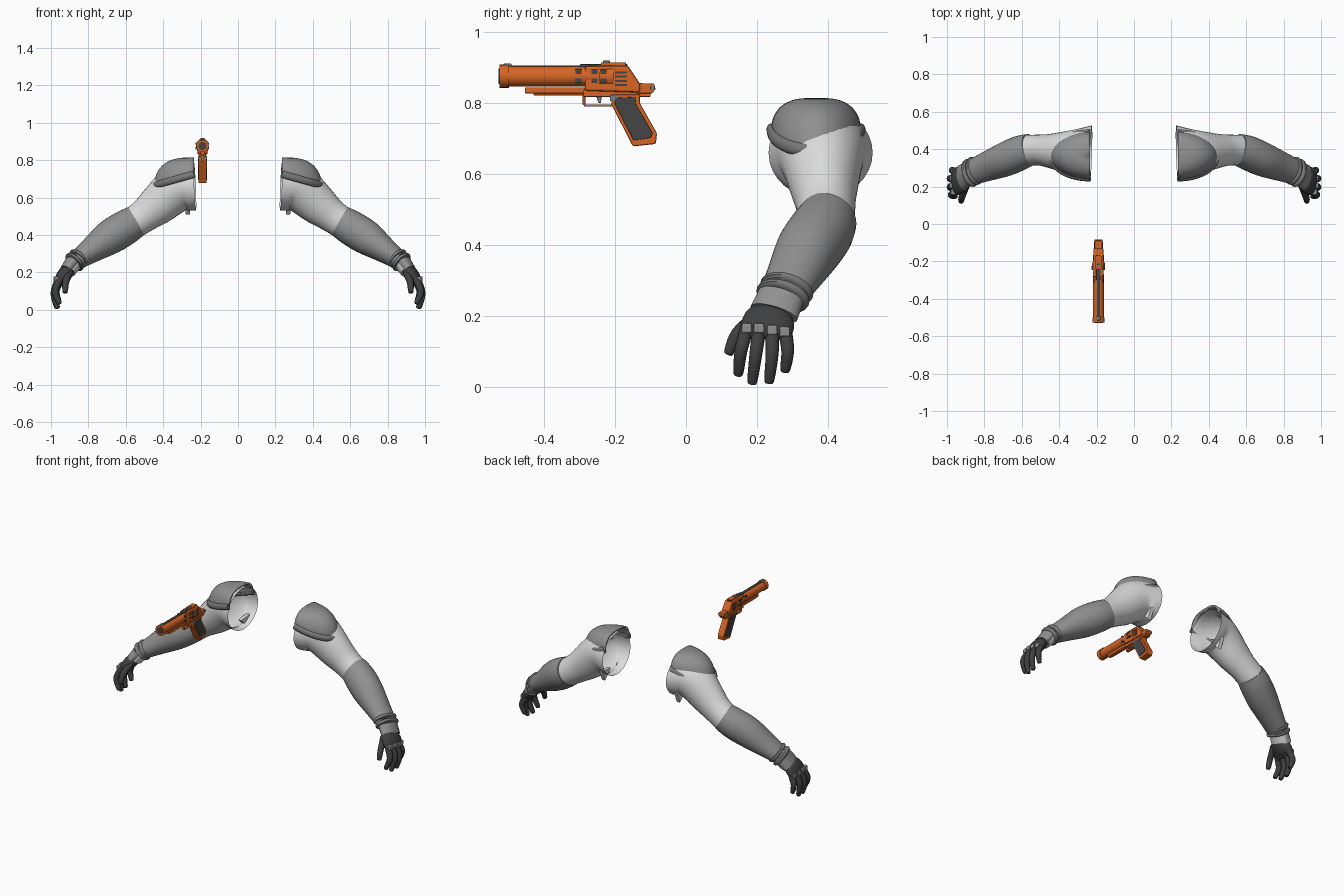
import bpy, bmesh, math
from mathutils import Vector

if "Cube" in bpy.data.objects:
    bpy.data.objects.remove(bpy.data.objects["Cube"], do_unlink=True)


def material(name, *rgb):
    m = bpy.data.materials.new(name)
    m.use_nodes = True
    color = (*rgb, 1)
    m.diffuse_color = color
    m.node_tree.nodes["Principled BSDF"].inputs["Base Color"].default_value = color
    return m


LIGHT = material("light cloth", .72, .72, .72)
GREY = material("mid grey", .28, .28, .28)
TRIM = material("trim grey", .19, .19, .19)
GLOVE = material("dark glove", .05, .05, .05)
ORANGE = material("orange", .68, .13, .018)
DARK = material("gun dark", .06, .06, .06)
STEEL = material("steel", .2, .22, .23)


def finish(bm, name, mat, smooth=True, mirror=False, bevel=0):
    bmesh.ops.remove_doubles(bm, verts=bm.verts, dist=1e-5)
    bmesh.ops.recalc_face_normals(bm, faces=bm.faces)
    mesh = bpy.data.meshes.new(name)
    bm.to_mesh(mesh)
    bm.free()
    mesh.materials.append(mat)
    ob = bpy.data.objects.new(name, mesh)
    bpy.context.collection.objects.link(ob)
    if smooth:
        bpy.context.view_layer.objects.active = ob
        bpy.ops.object.select_all(action='DESELECT')
        ob.select_set(True)
        bpy.ops.object.shade_smooth_by_angle(angle=math.radians(40))
    if bevel:
        mod = ob.modifiers.new("bevel", 'BEVEL')
        mod.width, mod.segments = bevel, 2
    if mirror:
        ob.modifiers.new("mirror", 'MIRROR')
    return ob


def grid(rings, closed=True, caps=False):
    """Skin a list of point rings."""
    bm = bmesh.new()
    rows = [[bm.verts.new(p) for p in r] for r in rings]
    n = len(rows[0])
    for a, b in zip(rows, rows[1:]):
        for i in range(n if closed else n - 1):
            j = (i + 1) % n
            bm.faces.new((a[i], a[j], b[j], b[i]))
    if caps:
        bm.faces.new(rows[0])
        bm.faces.new(rows[-1])
    return bm


def curve_through(keys, steps):
    """Catmull-Rom resampling of (x, y, z, width, thickness) keys."""
    k = [Vector(p) for p in keys]
    k = [2 * k[0] - k[1]] + k + [2 * k[-1] - k[-2]]
    out = []
    for a, b, c, d in zip(k, k[1:], k[2:], k[3:]):
        for i in range(steps):
            t = i / steps
            out.append(.5 * (2 * b + (c - a) * t + (2 * a - 5 * b + 4 * c - d) * t * t
                             + (3 * b - a - 3 * c + d) * t ** 3))
    return out + [k[-2]]


def loft(name, keys, mat, caps=True, steps=5, n=24, ref=(0, 1, 0), mirror=True):
    pts = curve_through(keys, steps)
    rings = []
    for i, p in enumerate(pts):
        q, r = pts[max(i - 1, 0)], pts[min(i + 1, len(pts) - 1)]
        t = Vector(r[:3]) - Vector(q[:3])
        t.normalize()
        w = Vector(ref)
        w = (w - w.dot(t) * t).normalized()
        v = t.cross(w)
        rings.append([Vector(p[:3]) + w * p[3] * math.cos(a) + v * p[4] * math.sin(a)
                      for a in (math.tau * j / n for j in range(n))])
    return finish(grid(rings, True, caps), name, mat, mirror=mirror)


def prism(name, outline, half, mat, x=-.19, bevel=.002, mirror=False):
    """Side outline in (y, z) extruded across x."""
    rings = [[(x + s * half, y, z) for y, z in outline] for s in (-1, 1)]
    return finish(grid(rings, True, True), name, mat, False, mirror, bevel)


def block(name, y0, y1, z0, z1, half, mat, **kw):
    return prism(name, [(y0, z0), (y1, z0), (y1, z1), (y0, z1)], half, mat, **kw)


def barrel(name, y0, y1, r, mat, z=.876, n=20):
    rings = [[(-.19 + r * math.cos(a), y, z + r * math.sin(a))
              for a in (math.tau * j / n for j in range(n))] for y in (y0, y1)]
    return finish(grid(rings, True, True), name, mat)


# Sleeves, open at the shoulder
loft("upper_sleeve", [(.23, .38, .66, .147, .13), (.32, .383, .65, .122, .125),
                      (.43, .39, .56, .095, .107), (.5, .395, .505, .083, .09),
                      (.58, .395, .45, .082, .082)], LIGHT, caps=False, n=32)
loft("forearm_sleeve", [(.55, .4, .472, .084, .087), (.61, .38, .435, .092, .094),
                        (.69, .345, .385, .091, .092), (.78, .31, .322, .08, .07),
                        (.865, .277, .263, .068, .05)], GREY, n=32)
# Armpit flap
prism("armpit_flap", [(.4, .57), (.49, .58), (.46, .51)], .012, LIGHT, x=.268, mirror=True)


# Shoulder pad dome with a raised rim
def pad_point(phi, theta):
    base = .725 - .06 * math.sin(phi)
    c = max(math.cos(theta), 0) ** .65
    return (.235 + .213 * math.sin(phi) * c, .367 - .127 * math.cos(phi) * c,
            base + (.815 - base) * math.sin(theta))


ARC = [math.pi * i / 24 for i in range(25)]
dome = finish(grid([[pad_point(p, math.pi / 24 * i) for p in ARC] for i in range(13)], False),
              "shoulder_pad", GREY)
solid = dome.modifiers.new("thickness", 'SOLIDIFY')
solid.thickness = .012
dome.modifiers.new("mirror", 'MIRROR')
loft("pad_rim", [(*pad_point(p, 0), .019, .013) for p in ARC[::2]], TRIM, steps=2, n=12,
     ref=(0, 0, 1))

# Wrist bands, wrist and cuff plate
for i in range(2):
    x, y, z = .845 + .022 * i, .288 - .011 * i, .283 - .02 * i
    loft(f"wrist_band_{i + 1}", [(x, y, z, .068, .05), (x + .004, y - .002, z - .004, .077, .059),
                                 (x + .011, y - .005, z - .011, .077, .059),
                                 (x + .015, y - .007, z - .015, .068, .05)], TRIM, steps=2)
loft("wrist", [(.86, .28, .265, .062, .043), (.905, .252, .205, .058, .036)], LIGHT)
loft("cuff_plate", [(.885, .268, .253, .067, .042), (.92, .248, .207, .07, .034)], GREY)

# Gloved hand
loft("palm", [(.9, .25, .217, .05, .03), (.928, .236, .19, .072, .037),
              (.955, .226, .155, .073, .028), (.96, .225, .135, .055, .015)], GLOVE)
FINGERS = {
    "thumb": [(.9, .2, .2), (.92, .145, .15), (.925, .118, .09)],
    "index_finger": [(.952, .172, .165), (.978, .155, .1), (.953, .147, .03)],
    "middle_finger": [(.958, .207, .165), (.984, .197, .09), (.964, .186, .006)],
    "ring_finger": [(.958, .244, .16), (.984, .243, .09), (.968, .234, .008)],
    "little_finger": [(.95, .28, .155), (.972, .287, .1), (.957, .279, .04)],
}
for name, (a, b, c) in FINGERS.items():
    tip = Vector(c).lerp(Vector(b), .12)
    loft(name, [(*a, .02, .02), (*b, .018, .018), (*tip, .014, .014), (*c, .005, .005)],
         GLOVE, n=12)
    if name != "thumb":
        block("knuckle_" + name, a[1] - .016, a[1] + .014, a[2] - .014, a[2] + .014, .014,
              GREY, x=a[0] + .015, bevel=.005, mirror=True)

# Gun barrel and muzzle
barrel("gun_barrel", -.51, -.27, .029, ORANGE)
barrel("muzzle_ring", -.527, -.5, .033, ORANGE)
barrel("muzzle_bore", -.529, -.52, .022, DARK)
block("top_rail", -.505, -.28, .898, .907, .008, DARK)
block("front_sight", -.515, -.493, .9, .912, .01, STEEL)
block("under_rail", -.455, -.25, .828, .845, .012, ORANGE)
block("under_rail_tip", -.43, -.25, .822, .83, .008, ORANGE)

# Receiver, frame and rear
prism("receiver", [(-.285, .835), (-.13, .83), (-.13, .855), (-.163, .905), (-.285, .905)],
      .027, ORANGE, bevel=.006)
barrel("receiver_collar", -.245, -.205, .034, ORANGE)
block("frame", -.29, -.1, .818, .838, .018, ORANGE)
prism("tail", [(-.14, .828), (-.095, .828), (-.086, .84), (-.09, .855), (-.14, .857)],
      .02, ORANGE)
block("tail_pin", -.1, -.088, .838, .85, .022, STEEL)
block("rear_sight_rail", -.3, -.165, .9, .91, .012, DARK)
block("rear_sight", -.24, -.17, .905, .915, .016, ORANGE)
block("rear_sight_notch", -.235, -.215, .912, .92, .009, STEEL)

# Dark slots and vents
for y in (-.312, -.267, -.242):
    for z in (.857, .883):
        half = .036 if y > -.25 else .028
        block("slot", y, y + .017, z, z + .013, half, DARK, bevel=0)
for i in range(4):
    block("vent", -.2, -.167, .848 + .012 * i, .854 + .012 * i, .029, DARK, bevel=0)

# Grip with inset-coloured panels
prism("grip", [(-.212, .825), (-.13, .825), (-.13, .8), (-.082, .715), (-.085, .685),
               (-.15, .678), (-.21, .795)], .022, ORANGE, bevel=.004)
prism("grip_panel", [(-.2, .815), (-.143, .818), (-.14, .795), (-.094, .715), (-.1, .702),
                     (-.148, .695), (-.2, .795)], .025, DARK)

# Trigger and guard
block("guard_front", -.292, -.284, .795, .825, .008, ORANGE)
block("guard_bottom", -.288, -.205, .79, .797, .008, ORANGE)
prism("trigger", [(-.255, .825), (-.238, .825), (-.24, .8), (-.248, .802)], .006, STEEL)
block("side_catch", -.215, -.19, .806, .822, .024, STEEL)
